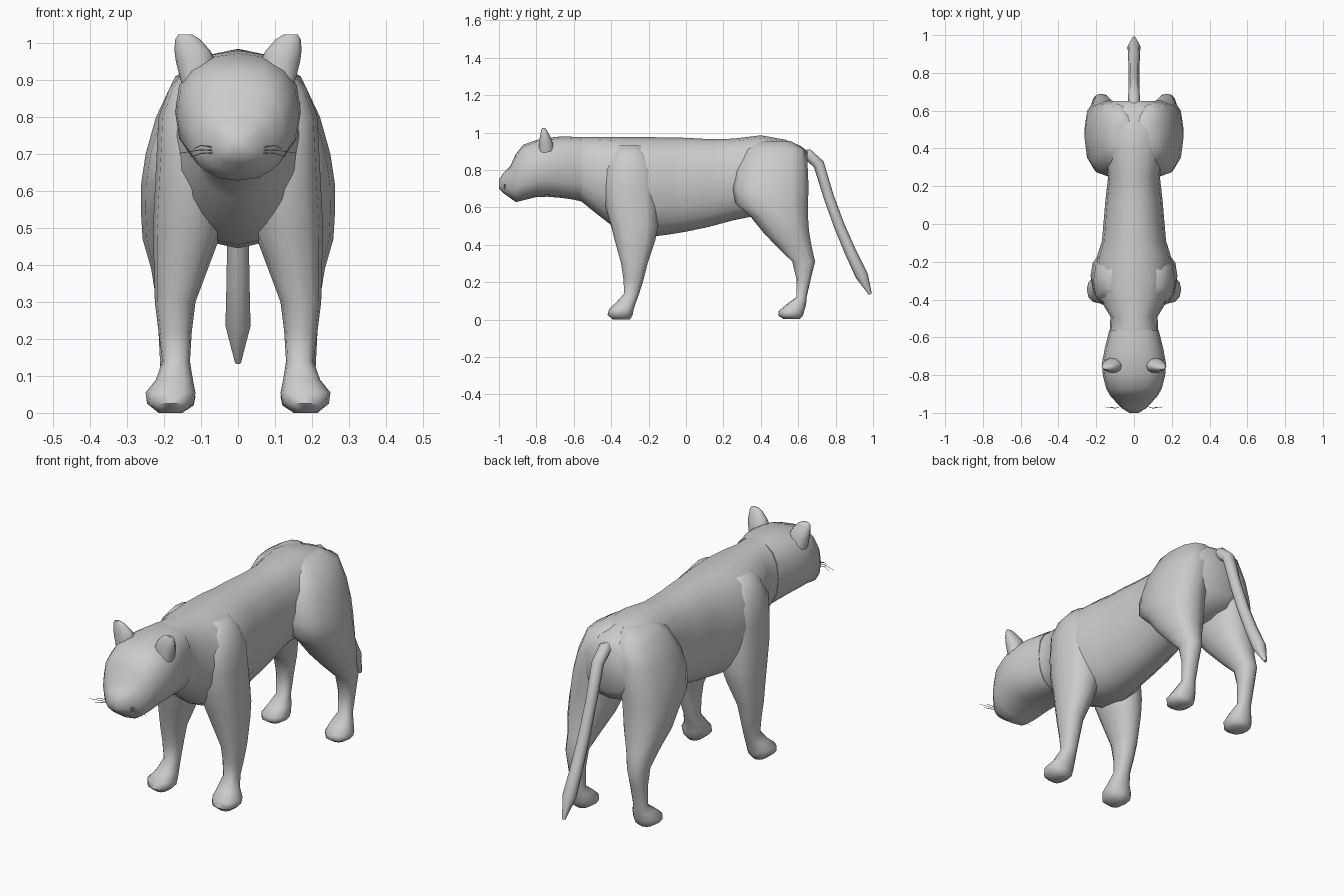
import bpy, bmesh
from math import cos, sin, pi, copysign, radians


def power(v, p):
    return copysign(abs(v) ** p, v)


def finish(obj, mirror=False):
    bpy.context.scene.collection.objects.link(obj)
    bpy.ops.object.select_all(action='DESELECT')
    obj.select_set(True)
    bpy.context.view_layer.objects.active = obj
    if obj.type == 'MESH':
        bpy.ops.object.shade_smooth_by_angle(angle=radians(60))
    if mirror:
        m = obj.modifiers.new("mirror", 'MIRROR')
        m.use_axis[0] = True
        m.use_clip = False
    return obj


def loft(name, axis, rings, sides=12, p=0.85, mirror=False):
    """Skin rounded rings. Ring: (position, a0, a1, x0, x1), a = z if axis is y, else y."""
    bm = bmesh.new()
    loops = []
    for t, a0, a1, x0, x1 in rings:
        loop = []
        for i in range(sides):
            ang = 2 * pi * i / sides
            x = (x0 + x1) / 2 + (x1 - x0) / 2 * power(cos(ang), p)
            a = (a0 + a1) / 2 + (a1 - a0) / 2 * power(sin(ang), p)
            loop.append(bm.verts.new((x, t, a) if axis == 'y' else (x, a, t)))
        loops.append(loop)
    for A, B in zip(loops, loops[1:]):
        for i in range(sides):
            j = (i + 1) % sides
            bm.faces.new((A[i], A[j], B[j], B[i]))
    bm.faces.new(loops[0])
    bm.faces.new(loops[-1])
    bmesh.ops.recalc_face_normals(bm, faces=bm.faces)
    me = bpy.data.meshes.new(name)
    bm.to_mesh(me)
    bm.free()
    return finish(bpy.data.objects.new(name, me), mirror)


def tube(name, points, res=2, mirror=False):
    """Round tube through (x, y, z, radius) points."""
    cu = bpy.data.curves.new(name, 'CURVE')
    cu.dimensions = '3D'
    cu.bevel_depth = 1.0
    cu.bevel_resolution = res
    cu.use_fill_caps = True
    sp = cu.splines.new('POLY')
    sp.points.add(len(points) - 1)
    for pt, (x, y, z, r) in zip(sp.points, points):
        pt.co = (x, y, z, 1)
        pt.radius = r
    sp.use_smooth = True
    return finish(bpy.data.objects.new(name, cu), mirror)


def sym(rows):
    return [(t, a0, a1, -w, w) for t, a0, a1, w in rows]


# Head: muzzle, brow, skull and start of the neck
loft("head", 'y', sym([
    (-1.0, .70, .75, .025), (-.975, .675, .785, .065), (-.94, .65, .82, .098),
    (-.91, .628, .885, .125), (-.87, .638, .935, .148), (-.80, .655, .96, .165),
    (-.74, .657, .972, .17), (-.66, .65, .98, .155), (-.56, .635, .975, .13)]), 16, .82)

# Torso from neck to rump
loft("torso", 'y', sym([
    (-.62, .645, .972, .14), (-.56, .632, .977, .128), (-.49, .575, .977, .125),
    (-.40, .505, .975, .18), (-.30, .455, .975, .205), (-.17, .445, .975, .195),
    (-.09, .455, .973, .17), (.0, .47, .972, .162), (.12, .495, .965, .152),
    (.25, .53, .967, .137), (.40, .56, .985, .165), (.53, .58, .962, .185),
    (.61, .61, .93, .175), (.65, .66, .90, .12)]), 16, .9)

# Front legs with shoulders and paws
loft("front_leg", 'z', [
    (.93, -.37, -.23, .03, .14), (.88, -.40, -.20, .02, .185), (.80, -.435, -.165, .02, .215),
    (.70, -.44, -.155, .02, .22), (.60, -.43, -.15, .03, .225), (.50, -.40, -.15, .04, .23),
    (.42, -.38, -.165, .07, .228), (.30, -.347, -.205, .115, .225),
    (.22, -.335, -.225, .125, .215), (.14, -.33, -.25, .13, .205),
    (.09, -.375, -.268, .122, .222), (.055, -.412, -.28, .115, .25),
    (.025, -.42, -.285, .12, .246), (.0, -.39, -.30, .15, .215)], 12, .85, True)

# Hind legs with haunches, hocks and paws
loft("hind_leg", 'z', [
    (.955, .38, .56, .01, .10), (.91, .32, .635, .0, .17), (.80, .265, .652, .0, .222),
    (.70, .25, .655, .015, .25), (.62, .265, .652, .03, .262), (.55, .345, .652, .04, .263),
    (.47, .41, .658, .06, .258), (.39, .485, .672, .095, .235), (.31, .568, .69, .125, .222),
    (.22, .59, .668, .135, .215), (.12, .59, .645, .14, .21), (.08, .535, .642, .125, .225),
    (.045, .495, .632, .115, .243), (.02, .495, .625, .12, .24),
    (.004, .52, .61, .145, .215)], 12, .85, True)

# Ears
loft("ear", 'z', [
    (.88, -.79, -.70, .075, .15), (.95, -.788, -.712, .06, .168),
    (.98, -.782, -.725, .075, .172), (1.01, -.776, -.742, .102, .17),
    (1.023, -.77, -.752, .122, .162)], 10, .9, True)

# Tail
tube("tail", [(0, .60, .875, .03), (0, .655, .88, .031), (0, .71, .83, .03),
              (0, .765, .65, .028), (0, .82, .50, .029), (0, .88, .36, .031),
              (0, .94, .235, .034), (0, .986, .135, .008)])

# Whiskers
for dz, dx in ((0, .16), (.012, .12), (-.01, .13)):
    tube("whisker", [(.05, -.96, .71 + dz / 2, .0018), (.10, -.975, .712 + dz, .0015),
                     (dx, -.968, .702 + dz, .0008)], 0, True)
